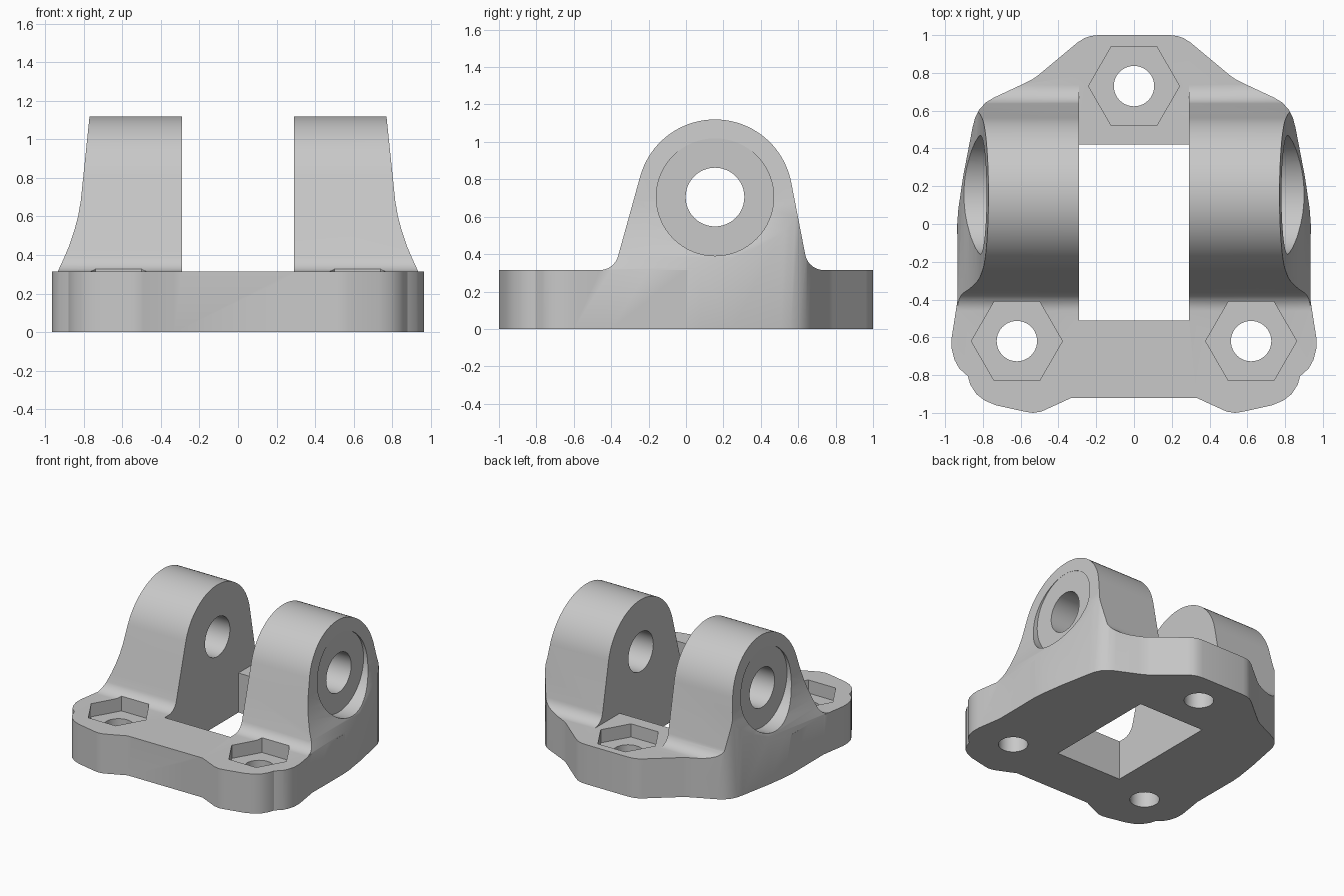
import bpy, bmesh, math
from mathutils import Vector

cube = bpy.data.objects.get("Cube")
if cube:
    bpy.data.objects.remove(cube, do_unlink=True)

grey = bpy.data.materials.new("plain grey")
grey.use_nodes = True
grey.diffuse_color = (0.58, 0.58, 0.58, 1)
grey.node_tree.nodes["Principled BSDF"].inputs["Base Color"].default_value = (0.58, 0.58, 0.58, 1)

BASE_TOP = 0.315
SLOT = 0.29                     # half width of the gap between the lugs
PIN_Y, PIN_Z, LUG_R = 0.155, 0.705, 0.415


def prism(name, points, axis, start, end):
    """Extrude a 2D outline along an axis; points hold the other two coordinates in order."""
    bm = bmesh.new()
    verts = []
    for p in points:
        co = list(p)
        co.insert("xyz".index(axis), start)
        verts.append(bm.verts.new(co))
    face = bm.faces.new(verts)
    moved = bmesh.ops.extrude_face_region(bm, geom=[face])["geom"]
    shift = Vector([end - start if a == axis else 0 for a in "xyz"])
    bmesh.ops.translate(bm, vec=shift, verts=[g for g in moved if isinstance(g, bmesh.types.BMVert)])
    bmesh.ops.recalc_face_normals(bm, faces=bm.faces)
    mesh = bpy.data.meshes.new(name)
    bm.to_mesh(mesh)
    bm.free()
    mesh.materials.append(grey)
    obj = bpy.data.objects.new(name, mesh)
    bpy.context.collection.objects.link(obj)
    return obj


def arc(cx, cy, r, a0, a1, n):
    """Points on an arc, both ends included, angles in degrees."""
    angles = [math.radians(a0 + (a1 - a0) * i / n) for i in range(n + 1)]
    return [(cx + r * math.cos(a), cy + r * math.sin(a)) for a in angles]


def circle(cx, cy, r, n):
    return arc(cx, cy, r, 0, 360, n)[:-1]


def combine(target, tool, operation):
    """Apply a boolean and throw the tool away."""
    tool.hide_render = True
    mod = target.modifiers.new("cut", "BOOLEAN")
    mod.object, mod.operation, mod.solver = tool, operation, "EXACT"
    bpy.context.view_layer.objects.active = target
    bpy.ops.object.modifier_apply(modifier=mod.name)
    bpy.data.objects.remove(tool, do_unlink=True)


# Plan outline of the bracket, half of it mirrored
half = [(0.19, 1.0), (0.23, 0.995), (0.265, 0.983), (0.30, 0.96), (0.51, 0.785), (0.545, 0.762),
        (0.59, 0.74), (0.74, 0.67), (0.785, 0.643), (0.82, 0.605), (0.842, 0.56), (0.855, 0.51),
        (0.905, 0.25), (0.93, 0.08), (0.936, 0.0), (0.934, -0.4), (0.965, -0.6), (0.965, -0.66),
        (0.95, -0.72), (0.925, -0.765), (0.88, -0.805), (0.867, -0.85), (0.835, -0.9),
        (0.79, -0.935), (0.73, -0.96), (0.575, -0.994), (0.535, -1.0), (0.49, -0.993), (0.33, -0.92)]
outline = half + [(-x, y) for x, y in reversed(half)]
bracket = prism("clevis_bracket", outline, "z", 0, 1.3)


# Side profile: round lug, sloped flanks, filleted into the plate
def flank_fillet(side, slope, r=0.1):
    a = math.radians(slope)
    z = BASE_TOP + r
    y = PIN_Y + side * (LUG_R + r - math.sin(a) * (z - PIN_Z)) / math.cos(a)
    start, end = (180 + slope, 270) if side > 0 else (-slope, -90)
    return arc(y, z, r, start, end, 8)


FRONT_SLOPE, BACK_SLOPE = 15.5, 11
side = [(-1.2, -0.2), (-1.2, BASE_TOP)]
side += reversed(flank_fillet(-1, FRONT_SLOPE))
side += arc(PIN_Y, PIN_Z, LUG_R, 180 - FRONT_SLOPE, BACK_SLOPE, 40)
side += flank_fillet(1, BACK_SLOPE)
side += [(1.2, BASE_TOP), (1.2, -0.2)]
combine(bracket, prism("side_shape", side, "x", -1.2, 1.2), "INTERSECT")

# Front profile: plate with two lugs whose outer faces flare out at the foot
flare = [(1.2, -0.2), (1.2, BASE_TOP), (0.935, BASE_TOP), (0.905, 0.38), (0.875, 0.45), (0.85, 0.525),
         (0.83, 0.6), (0.816, 0.68), (0.762, 1.2), (SLOT, 1.2), (SLOT, BASE_TOP)]
front = flare + [(-x, z) for x, z in reversed(flare)]
combine(bracket, prism("front_shape", front, "y", -1.2, 1.2), "INTERSECT")

# Window through the plate
window = [(-SLOT, -0.51), (SLOT, -0.51), (SLOT, 0.42), (-SLOT, 0.42)]
combine(bracket, prism("window_cutter", window, "z", -0.2, 0.6), "DIFFERENCE")

# Screw holes with hexagonal nut pockets
for x, y in [(-0.62, -0.62), (0.62, -0.62), (0, 0.73)]:
    combine(bracket, prism("pocket_cutter", circle(x, y, 0.241, 6), "z", 0.21, 0.5), "DIFFERENCE")
    combine(bracket, prism("screw_cutter", circle(x, y, 0.107, 40), "z", -0.2, 0.4), "DIFFERENCE")

# Pin bore and the shallow round recess on each outer face
combine(bracket, prism("pin_cutter", circle(PIN_Y, PIN_Z, 0.157, 48), "x", -1.3, 1.3), "DIFFERENCE")
for s in (-1, 1):
    recess = circle(PIN_Y, PIN_Z, 0.314, 64)
    combine(bracket, prism("recess_cutter", recess, "x", s * 0.78, s * 1.3), "DIFFERENCE")

# Smooth rounds, crisp edges
bpy.ops.object.select_all(action="DESELECT")
bracket.select_set(True)
bpy.context.view_layer.objects.active = bracket
bpy.ops.object.shade_smooth_by_angle(angle=math.radians(30))
